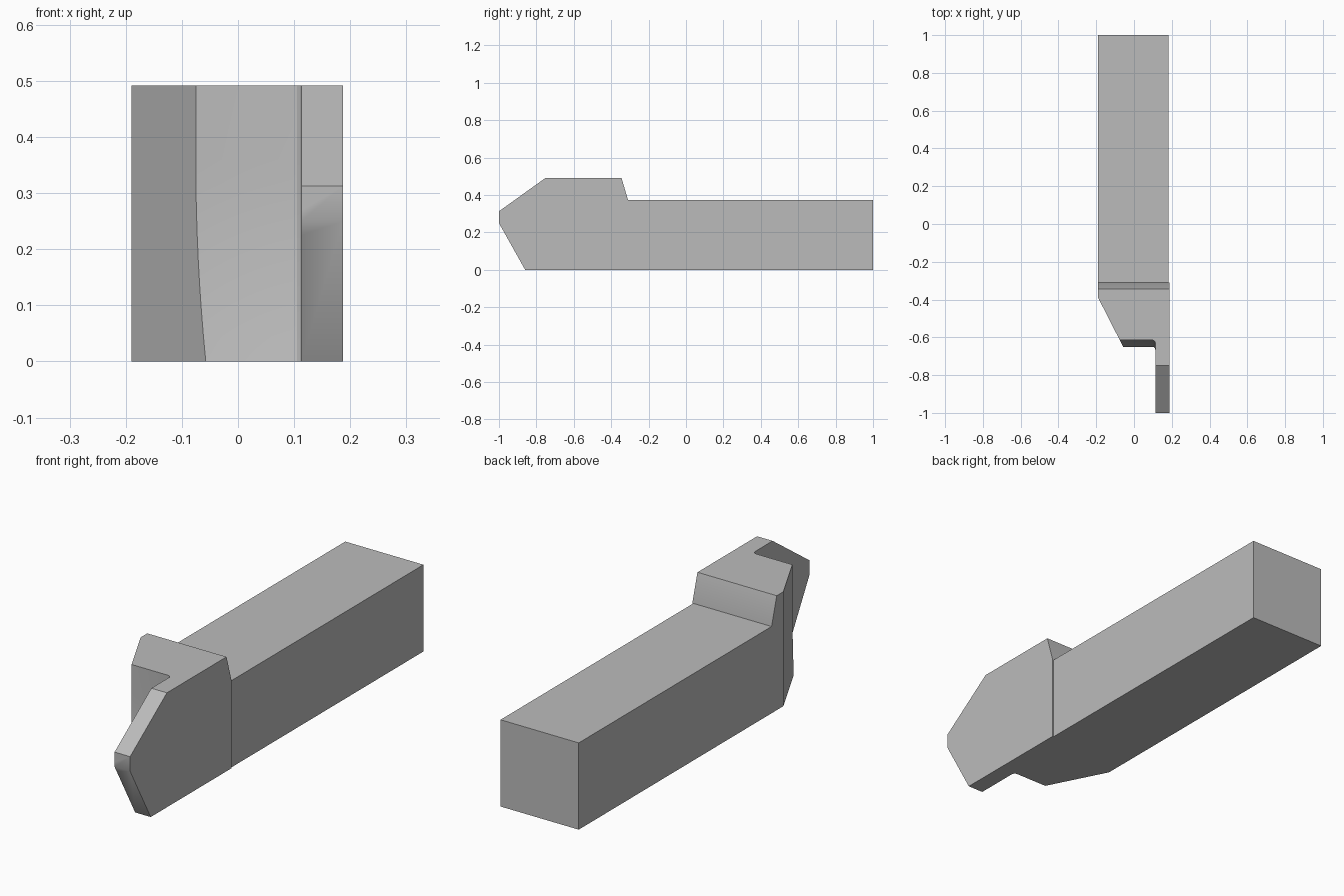
import bpy, bmesh

cube = bpy.data.objects.get("Cube")
if cube:
    bpy.data.objects.remove(cube, do_unlink=True)

# One plain steel grey
steel = bpy.data.materials.new("steel_grey")
steel.use_nodes = True
GREY = (0.5, 0.5, 0.5, 1)
steel.diffuse_color = GREY
steel.node_tree.nodes["Principled BSDF"].inputs["Base Color"].default_value = GREY


def loft(name, rings):
    """Skin a stack of equal-length rings and cap both ends."""
    bm = bmesh.new()
    loops = [[bm.verts.new(p) for p in ring] for ring in rings]
    n = len(loops[0])
    for a, b in zip(loops, loops[1:]):
        for i in range(n):
            j = (i + 1) % n
            bm.faces.new((a[i], a[j], b[j], b[i]))
    bm.faces.new(loops[0][::-1])
    bm.faces.new(loops[-1])
    bmesh.ops.recalc_face_normals(bm, faces=bm.faces[:])
    mesh = bpy.data.meshes.new(name)
    bm.to_mesh(mesh)
    bm.free()
    mesh.materials.append(steel)
    obj = bpy.data.objects.new(name, mesh)
    bpy.context.collection.objects.link(obj)
    return obj


LEFT, RIGHT, BLADE = -0.19, 0.187, 0.113
SEAM = -0.31

# Shank: long rectangular bar, a hair narrower than the head
shank_plan = [(LEFT, SEAM), (0.182, SEAM), (0.182, 1), (LEFT, 1)]
shank = loft("shank", [[(x, y, z) for x, y in shank_plan] for z in (0, 0.373)])

# Head: side profile with the pointed blade nose and sloped back
profile = [(-0.86, 0), (SEAM, 0), (SEAM, 0.373), (-0.345, 0.492),
           (-0.75, 0.492), (-1, 0.313), (-1, 0.25)]
head = loft("head", [[(x, y, z) for y, z in profile] for x in (LEFT, RIGHT)])


# Plan of the head: tapered side, curved relief face, filleted blade root
def plan(z):
    drop = max(0, 0.36 - z) / 0.36
    front = -0.615 - 0.035 * drop ** 2
    corner = LEFT + (-0.39 - front) * 0.51
    r = 0.015
    fillet = [(BLADE - r, front), (BLADE - r * 0.5, front - r * 0.134),
              (BLADE - r * 0.134, front - r * 0.5), (BLADE, front - r)]
    outline = [(LEFT - 0.1, 0), (LEFT - 0.1, -0.39), (LEFT, -0.39), (corner, front),
               *fillet, (BLADE, -1.1), (RIGHT + 0.1, -1.1), (RIGHT + 0.1, 0)]
    return [(x, y, z) for x, y in outline]


levels = [-0.05] + [0.36 * i / 8 for i in range(9)] + [0.6]
cutter = loft("plan_cutter", [plan(z) for z in levels])
cutter.hide_render = True

trim = head.modifiers.new("plan_trim", "BOOLEAN")
trim.operation = "INTERSECT"
trim.solver = "EXACT"
trim.object = cutter
bpy.ops.object.select_all(action="DESELECT")
bpy.context.view_layer.objects.active = head
head.select_set(True)
bpy.ops.object.modifier_apply(modifier=trim.name)
bpy.data.objects.remove(cutter, do_unlink=True)

# Smooth the relief curve and the lower nose edge, keep the rest crisp
bpy.ops.object.shade_smooth_by_angle(angle=0.4)
verts = head.data.vertices
for edge in head.data.edges:
    if all(verts[v].co.y < -0.95 and verts[v].co.z < 0.28 for v in edge.vertices):
        edge.use_edge_sharp = abs(verts[edge.vertices[0]].co.x - verts[edge.vertices[1]].co.x) < 0.01
